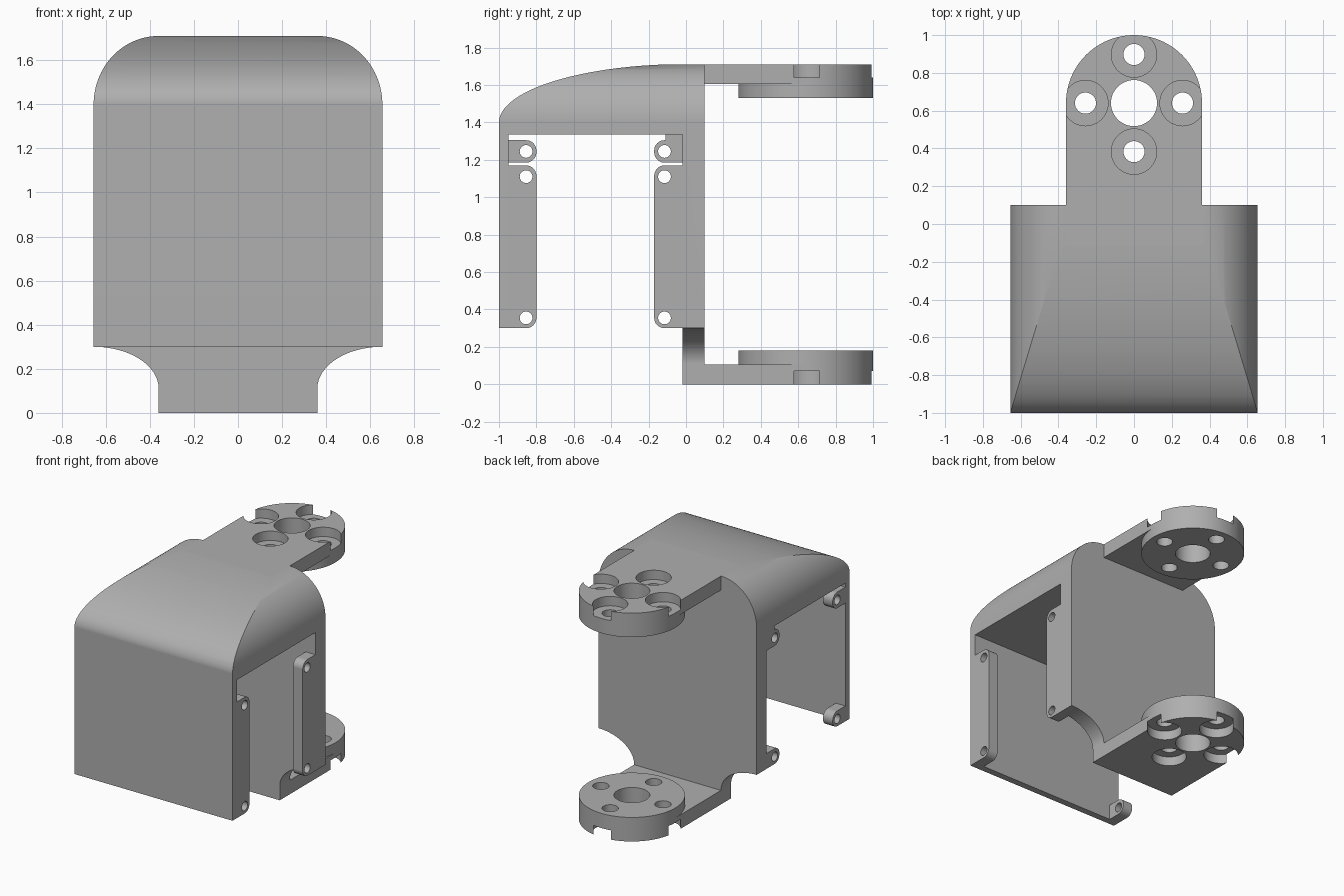
import bpy, bmesh
from math import sin, cos, pi, radians

cube = bpy.data.objects.get("Cube")
if cube:
    bpy.data.objects.remove(cube, do_unlink=True)

grey = bpy.data.materials.new("plain grey")
grey.use_nodes = True
grey.diffuse_color = (0.43, 0.43, 0.43, 1)
grey.node_tree.nodes["Principled BSDF"].inputs["Base Color"].default_value = grey.diffuse_color

W, TOP, NECK = 0.655, 1.71, 0.36     # half width, full height, neck half width
BACK_IN, BACK_OUT = -0.02, 0.1       # back wall faces
HUB_Y, HUB_R = 0.64, 0.36


def arc(cx, cy, rx, ry, a0, a1, n=24):
    return [(cx + rx * cos(radians(a0 + (a1 - a0) * i / n)),
             cy + ry * sin(radians(a0 + (a1 - a0) * i / n))) for i in range(n + 1)]


def circle(cx, cy, r, n=48):
    return arc(cx, cy, r, r, 0, 360, n)[:-1]


def prism(name, outline, axis, a, b):
    """Extrude a 2D outline along an axis from a to b."""
    place = {"x": lambda u, v, t: (t, u, v),
             "y": lambda u, v, t: (u, t, v),
             "z": lambda u, v, t: (u, v, t)}[axis]
    bm = bmesh.new()
    near = [bm.verts.new(place(u, v, a)) for u, v in outline]
    far = [bm.verts.new(place(u, v, b)) for u, v in outline]
    bm.faces.new(near)
    bm.faces.new(far)
    for i in range(len(near)):
        j = (i + 1) % len(near)
        bm.faces.new((near[i], near[j], far[j], far[i]))
    bmesh.ops.recalc_face_normals(bm, faces=bm.faces)
    mesh = bpy.data.meshes.new(name)
    bm.to_mesh(mesh)
    bm.free()
    mesh.materials.append(grey)
    obj = bpy.data.objects.new(name, mesh)
    bpy.context.collection.objects.link(obj)
    return obj


def combine(obj, tools, operation="DIFFERENCE"):
    """Apply booleans, drop the tools."""
    for tool in tools:
        tool.hide_render = True
        mod = obj.modifiers.new("cut", "BOOLEAN")
        mod.operation, mod.object, mod.solver = operation, tool, "EXACT"
    deps = bpy.context.evaluated_depsgraph_get()
    mesh = bpy.data.meshes.new_from_object(obj.evaluated_get(deps))
    obj.modifiers.clear()
    obj.data = mesh
    for tool in tools:
        bpy.data.objects.remove(tool, do_unlink=True)


def finish(obj):
    bpy.ops.object.select_all(action="DESELECT")
    obj.select_set(True)
    bpy.context.view_layer.objects.active = obj
    bpy.ops.object.shade_smooth_by_angle(angle=radians(25))
    obj.modifiers.new("even_normals", "WEIGHTED_NORMAL").keep_sharp = True


# Shell: side profile intersected with the front profile
side = ([(-1, 0.3)] + arc(0, 1.4, 1, TOP + 0.002 - 1.4, 180, 90, 40)
        + [(BACK_OUT, TOP + 0.002), (BACK_OUT, 0), (BACK_IN, 0),
           (BACK_IN, 1.335), (-0.95, 1.335), (-0.95, 0.3)])
half = ([(NECK, -0.1)] + arc(W, 0.11, W - NECK, 0.19, 180, 90)
        + arc(NECK, 1.4, W - NECK, TOP - 1.4, 0, 90, 32))
front = half + [(-x, z) for x, z in reversed(half)]
shell = prism("bracket_shell", side, "x", -0.8, 0.8)
combine(shell, [prism("front_cutter", front, "y", -1.2, 0.3)], "INTERSECT")
finish(shell)


# Screw lugs along the open sides; d points from the wall into the opening
def lug(name, sign, wall, d, z0, z1, holes):
    r, tip = 0.055, wall + d * 0.15
    cx = tip - d * r
    ends = (0, -90, 0, 90) if d > 0 else (180, 270, 180, 90)
    outline = ([(wall, z0)] + arc(cx, z0 + r, r, r, ends[1], ends[0], 10)
               + arc(cx, z1 - r, r, r, ends[2], ends[3], 10) + [(wall, z1)])
    obj = prism(name, outline, "x", sign * W, sign * (W - 0.08))
    combine(obj, [prism("screw_cutter", circle(tip - d * 0.055, z, 0.034, 32), "x",
                        sign * 0.5, sign * 0.8) for z in holes])
    finish(obj)


for place, wall, d in (("front", -0.95, 1), ("back", BACK_IN, -1)):
    lug(place + "_long_lug", 1, wall, d, 0.3, 1.17, (0.355, 1.11))
    lug(place + "_lower_lug", -1, wall, d, 0.3, 0.415, (0.355,))
    lug(place + "_upper_lug", -1, wall, d, 1.185, 1.305, (1.245,))
web = [(BACK_IN, 1.29), (-0.11, 1.29), (-0.11, 1.335), (BACK_IN, 1.335)]
finish(prism("upper_lug_web", web, "x", -W, 0.08 - W))

# Arms with a round pad, screw holes and counterbores on the outer face
bolts = [(0.257 * cos(k * pi / 2), HUB_Y + 0.257 * sin(k * pi / 2)) for k in range(4)]
plate = ([(-NECK, BACK_OUT), (NECK, BACK_OUT)]
         + arc(0, HUB_Y, HUB_R, HUB_R, 0, 180, 48))
for name, base, up in (("lower", 0, 1), ("upper", TOP, -1)):
    def drills(z0, z1):
        return ([prism("bolt_cutter", circle(x, y, 0.056, 32), "z", z0, z1) for x, y in bolts]
                + [prism("centre_cutter", circle(0, HUB_Y, 0.122), "z", z0, z1)])

    low, high = base - up * 0.2, base + up * 0.4
    arm = prism(name + "_arm", plate, "z", base, base + up * 0.105)
    combine(arm, drills(low, high)
            + [prism("counterbore_cutter", circle(x, y, 0.12), "z", low, base + up * 0.07)
               for x, y in bolts])
    finish(arm)
    pad = prism(name + "_pad", circle(0, HUB_Y, HUB_R, 96), "z",
                base + up * 0.105, base + up * 0.18)
    combine(pad, drills(low, high))
    finish(pad)
